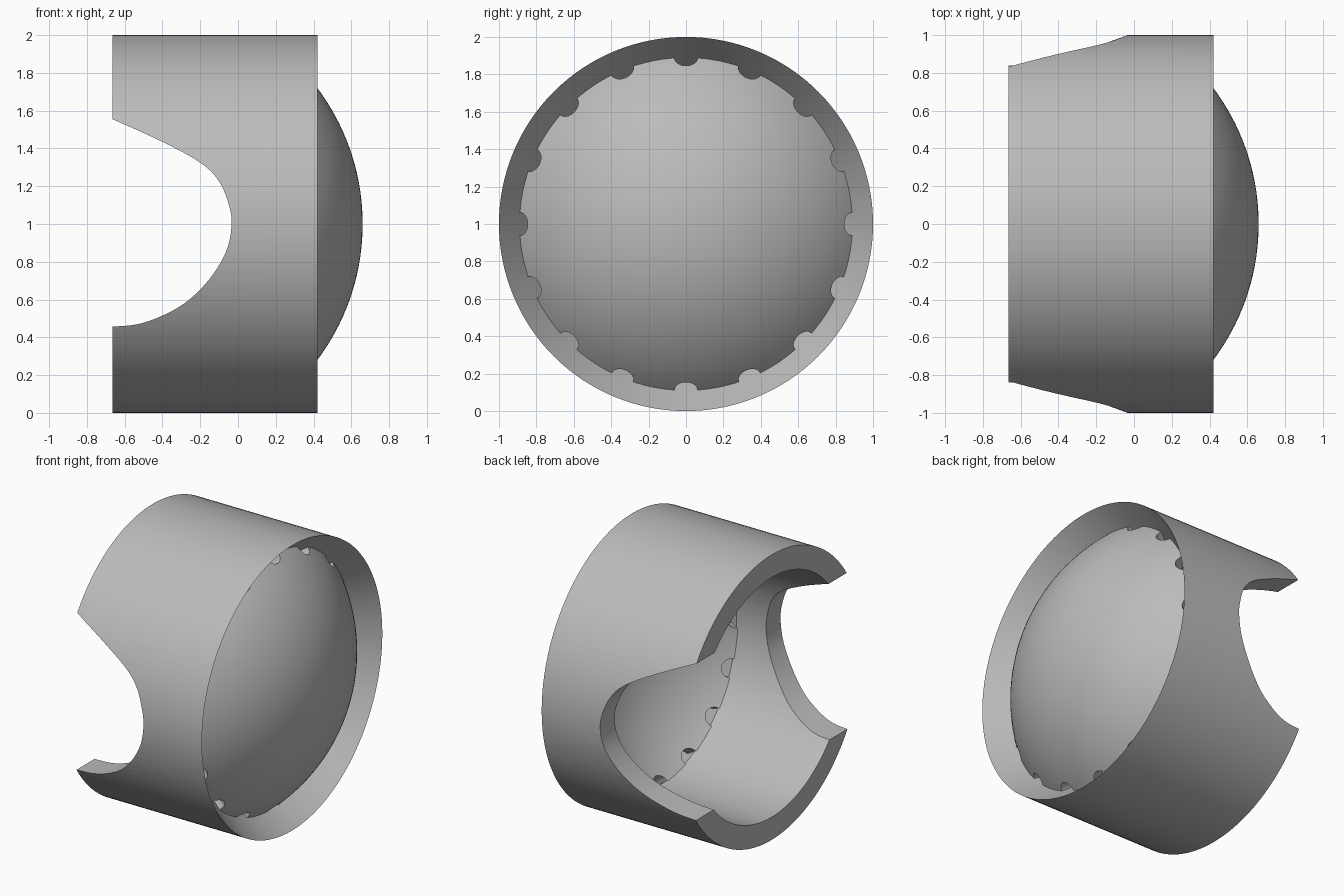
import bpy, bmesh, math
from mathutils import Vector, Matrix

if "Cube" in bpy.data.objects:
    bpy.data.objects.remove(bpy.data.objects["Cube"], do_unlink=True)

grey = bpy.data.materials.new("plain grey")
grey.use_nodes = True
COLOUR = (0.5, 0.5, 0.5, 1)
grey.diffuse_color = COLOUR
grey.node_tree.nodes["Principled BSDF"].inputs["Base Color"].default_value = COLOUR

CENTRE = Vector((0, 0, 1))


def finish(name, bm):
    bmesh.ops.remove_doubles(bm, verts=bm.verts, dist=1e-5)
    bmesh.ops.recalc_face_normals(bm, faces=bm.faces)
    mesh = bpy.data.meshes.new(name)
    bm.to_mesh(mesh)
    bm.free()
    mesh.materials.append(grey)
    obj = bpy.data.objects.new(name, mesh)
    bpy.context.collection.objects.link(obj)
    return obj


def lathe(name, profile, steps=128):
    """Spin a closed (x, radius) profile about the horizontal axis."""
    bm = bmesh.new()
    verts = [bm.verts.new((x, 0, 1 + r)) for x, r in profile]
    edges = [bm.edges.new((a, b)) for a, b in zip(verts, verts[1:] + verts[:1])
             if (a.co - b.co).length > 1e-6 and max(a.co.z, b.co.z) > 1 + 1e-6]
    bmesh.ops.spin(bm, geom=verts + edges, cent=CENTRE, axis=(1, 0, 0),
                   angle=math.tau, steps=steps, use_merge=True)
    return finish(name, bm)


def cut(obj, cutter):
    mod = obj.modifiers.new("cut", "BOOLEAN")
    mod.operation = "DIFFERENCE"
    mod.solver = "EXACT"
    mod.object = cutter
    bpy.context.view_layer.update()
    bpy.ops.object.select_all(action="DESELECT")
    obj.select_set(True)
    bpy.context.view_layer.objects.active = obj
    bpy.ops.object.modifier_apply(modifier=mod.name)
    bpy.data.objects.remove(cutter, do_unlink=True)
    bpy.ops.object.shade_smooth_by_angle(angle=math.radians(30))


def smooth_path(points, n=8):
    """Catmull-Rom curve through the inner points."""
    out = []
    for a, b, c, d in zip(points, points[1:], points[2:], points[3:]):
        for i in range(n):
            t = i / n
            out.append(0.5 * (2 * b + (c - a) * t + (2 * a - 5 * b + 4 * c - d) * t * t
                              + (3 * b - a - 3 * c + d) * t ** 3))
    return out + [points[-2]]


# Outer sleeve with a flared mouth
BACK, LIP, BORE = -0.665, 0.42, 0.84
THROAT = 0.195
sleeve = lathe("sleeve", [(BACK, 1), (LIP, 1), (THROAT, BORE), (BACK, BORE)])

# Curved opening through both sides of the sleeve
outline = [Vector(p) for p in (
    (-0.95, 1.67), (-0.8, 1.61), (-0.665, 1.555), (-0.4, 1.435), (-0.2, 1.325),
    (-0.1, 1.225), (-0.045, 1.09), (-0.035, 0.98), (-0.065, 0.85), (-0.15, 0.71),
    (-0.27, 0.59), (-0.4, 0.515), (-0.53, 0.47), (-0.665, 0.457), (-0.8, 0.457),
    (-0.95, 0.457))]
bm = bmesh.new()
face = bm.faces.new([bm.verts.new((p.x, -1.5, p.y)) for p in smooth_path(outline)])
prism = bmesh.ops.extrude_face_region(bm, geom=[face])
bmesh.ops.translate(bm, vec=(0, 3, 0),
                    verts=[v for v in prism["geom"] if isinstance(v, bmesh.types.BMVert)])
window = finish("window_cutter", bm)
window.hide_render = True
cut(sleeve, window)

# Domed shell seated in the flare
OUTER, INNER, MID = 1.2, 1.11, -0.54


def arc(radius, rim, n=24):
    top = math.asin(rim / radius)
    return [(MID + radius * math.cos(top * i / n), radius * math.sin(top * i / n))
            for i in range(n + 1)]


dome = lathe("dome", arc(OUTER, 0.893) + arc(INNER, 0.843)[::-1])

# Ring of vent holes drilled along the flare
slant = Vector((LIP - THROAT, 0, 1 - BORE)).normalized()
tilt = slant.to_track_quat("Z", "Y").to_matrix().to_4x4()
bm = bmesh.new()
for i in range(16):
    turn = Matrix.Rotation(math.tau * i / 16, 4, "X")
    place = Matrix.Translation(CENTRE) @ turn @ Matrix.Translation((0.23, 0, 0.865)) @ tilt
    bmesh.ops.create_cone(bm, cap_ends=True, segments=32, radius1=0.062, radius2=0.062,
                          depth=0.4, matrix=place)
holes = finish("vent_cutter", bm)
holes.hide_render = True
cut(dome, holes)
